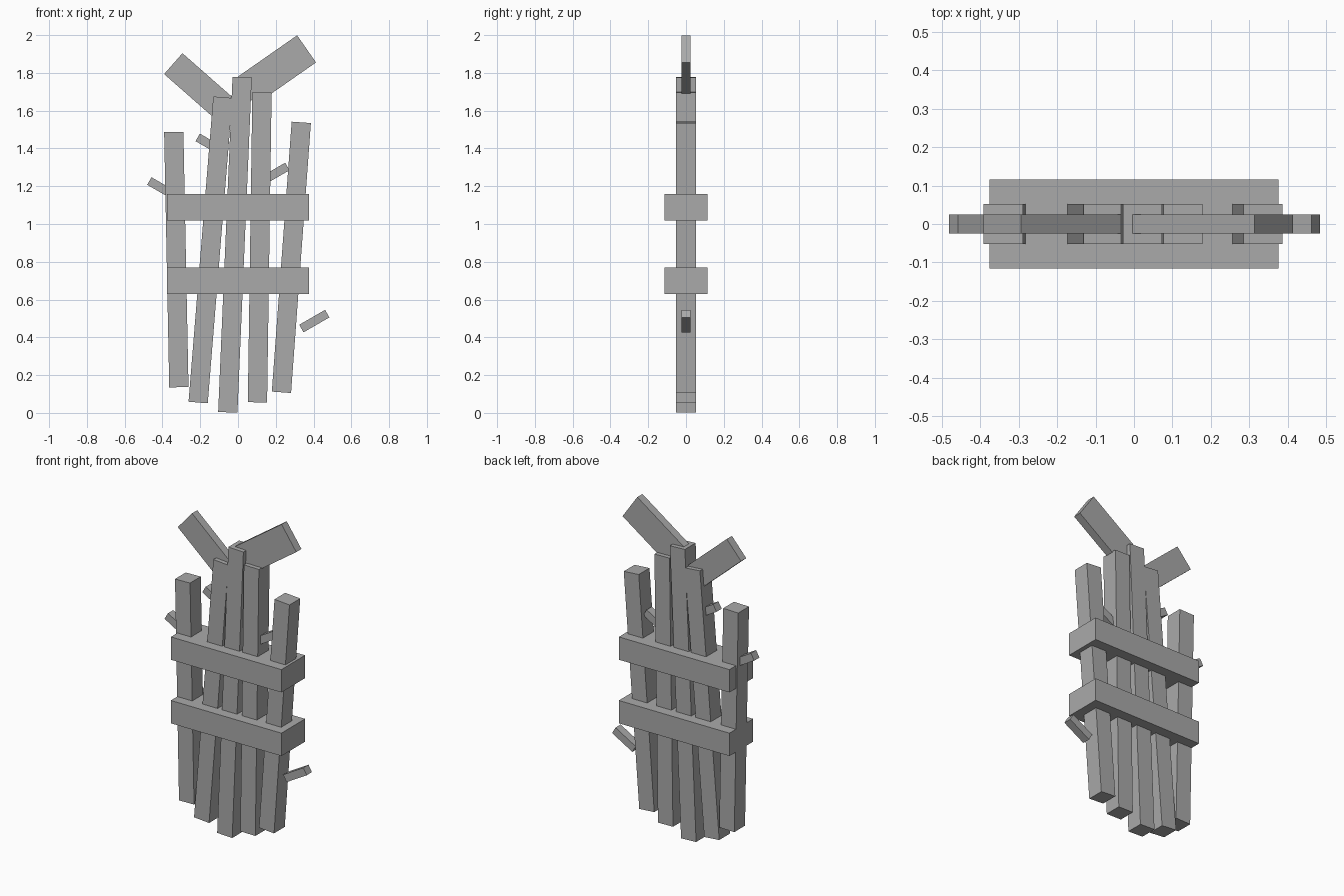
import bpy
import math
from mathutils import Matrix, Vector

if "Cube" in bpy.data.objects:
    bpy.data.objects.remove(bpy.data.objects["Cube"])

grey = bpy.data.materials.new("plain_grey")
grey.diffuse_color = (0.4, 0.4, 0.4, 1)
grey.use_nodes = True
grey.node_tree.nodes["Principled BSDF"].inputs["Base Color"].default_value = grey.diffuse_color

CUBE_FACES = [(0, 1, 3, 2), (4, 6, 7, 5), (0, 4, 5, 1),
              (2, 3, 7, 6), (0, 2, 6, 4), (1, 5, 7, 3)]


def box(name, cx, cz, length, width, depth, angle=0):
    """Box whose length runs along x, turned in the xz plane (degrees, up = positive)."""
    rot = Matrix.Rotation(-math.radians(angle), 4, 'Y')
    verts = [rot @ Vector((sx * length / 2, sy * depth / 2, sz * width / 2))
             for sx in (-1, 1) for sy in (-1, 1) for sz in (-1, 1)]
    mesh = bpy.data.meshes.new(name)
    mesh.from_pydata(verts, [], CUBE_FACES)
    mesh.materials.append(grey)
    obj = bpy.data.objects.new(name, mesh)
    obj.location = (cx, 0, cz)
    bpy.context.collection.objects.link(obj)
    return obj


# Upright poles: bottom x, z and top x, z of the centre line
poles = [(-0.313, 0.136, -0.340, 1.487),
         (-0.211, 0.055, -0.080, 1.671),
         (-0.054, 0.003, 0.022, 1.777),
         (0.103, 0.056, 0.127, 1.697),
         (0.230, 0.109, 0.335, 1.538)]
for i, (x0, z0, x1, z1) in enumerate(poles):
    box(f"upright_pole_{i + 1}", (x0 + x1) / 2, (z0 + z1) / 2,
        math.hypot(x1 - x0, z1 - z0), 0.102, 0.104,
        math.degrees(math.atan2(z1 - z0, x1 - x0)))

# Cross bands
for name, z in (("lower_band", 0.699), ("upper_band", 1.089)):
    box(name, 0, z, 0.75, 0.14, 0.23)

# Top leaves
box("left_leaf", -0.212, 1.734, 0.348, 0.147, 0.05, -41.3)
box("right_leaf", 0.201, 1.814, 0.395, 0.175, 0.05, 34.9)

# Small twigs
for i, (x, z, a) in enumerate([(-0.401, 1.188, -30), (-0.145, 1.419, -30),
                               (0.193, 1.265, 30), (0.404, 0.486, 30)]):
    box(f"twig_{i + 1}", x, z, 0.158, 0.046, 0.05, a)
